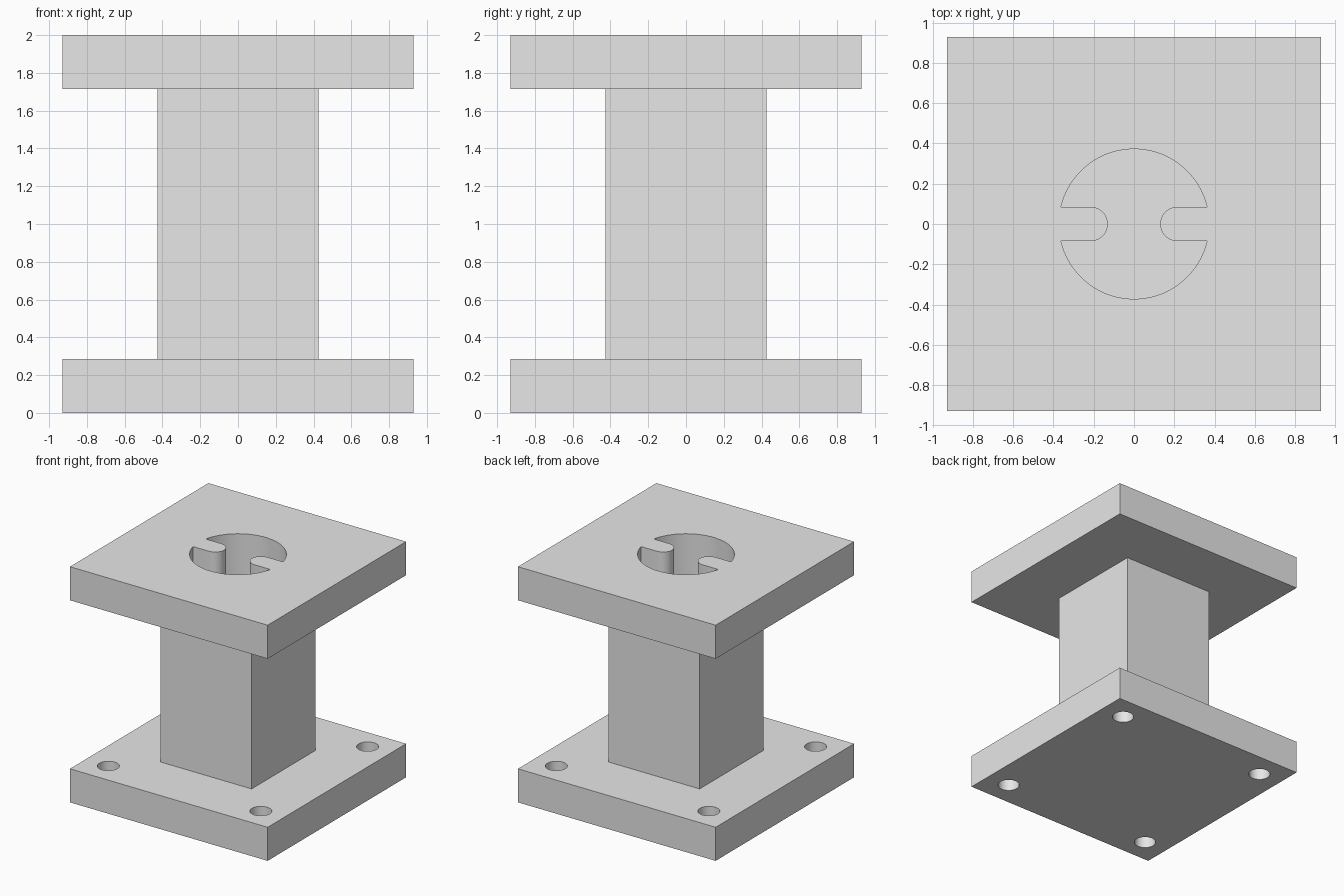
import bpy
import bmesh
from math import asin, cos, sin, pi, radians

old = bpy.data.objects.get("Cube")
if old:
    bpy.data.objects.remove(old, do_unlink=True)

PLATE = 0.928       # half width of both plates
COLUMN = 0.427      # half width of the column
BASE_TOP, CAP_BOTTOM, TOP = 0.285, 1.715, 2.0
BORE, TAB = 0.372, 0.085
TAB_CENTRE = 0.215
BOLT = 0.716        # bolt hole offset

grey = bpy.data.materials.new("light grey")
grey.use_nodes = True
grey.diffuse_color = (0.8, 0.8, 0.8, 1)
grey.node_tree.nodes["Principled BSDF"].inputs["Base Color"].default_value = (0.8, 0.8, 0.8, 1)


def arc(cx, cy, r, start, end, steps):
    """Points along an arc, both ends included."""
    angles = [start + (end - start) * i / steps for i in range(steps + 1)]
    return [(cx + r * cos(a), cy + r * sin(a)) for a in angles]


def square(h):
    return [(-h, -h), (h, -h), (h, h), (-h, h)]


def prism(name, loops, z0, z1):
    """Extrude an outline with holes from z0 to z1."""
    bm = bmesh.new()
    edges = []
    for loop in loops:
        verts = [bm.verts.new((x, y, z0)) for x, y in loop]
        edges += [bm.edges.new((v, verts[i - 1])) for i, v in enumerate(verts)]
    bmesh.ops.triangle_fill(bm, edges=edges, use_beauty=True, normal=(0, 0, 1))
    grown = bmesh.ops.extrude_face_region(bm, geom=bm.faces[:])["geom"]
    top = [g for g in grown if isinstance(g, bmesh.types.BMVert)]
    bmesh.ops.translate(bm, verts=top, vec=(0, 0, z1 - z0))
    bmesh.ops.recalc_face_normals(bm, faces=bm.faces[:])
    mesh = bpy.data.meshes.new(name)
    bm.to_mesh(mesh)
    bm.free()
    mesh.materials.append(grey)
    mesh.shade_smooth()
    mesh.set_sharp_from_angle(angle=radians(30))
    obj = bpy.data.objects.new(name, mesh)
    bpy.context.collection.objects.link(obj)
    return obj


# Round bore with two rounded tabs pointing inwards
a = asin(TAB / BORE)
keyed_bore = (arc(0, 0, BORE, a, pi - a, 40)
              + arc(-TAB_CENTRE, 0, TAB, pi / 2, -pi / 2, 18)
              + arc(0, 0, BORE, pi + a, 2 * pi - a, 40)
              + arc(TAB_CENTRE, 0, TAB, 1.5 * pi, pi / 2, 18))

# Bolt holes in the corners of the base
bolt_holes = [arc(x, y, TAB, 0, 2 * pi, 36)[:-1] for x, y in square(BOLT)]

prism("base_plate", [square(PLATE)] + bolt_holes, 0, BASE_TOP)
prism("column", [square(COLUMN), keyed_bore], BASE_TOP, CAP_BOTTOM)
prism("top_plate", [square(PLATE), keyed_bore], CAP_BOTTOM, TOP)
